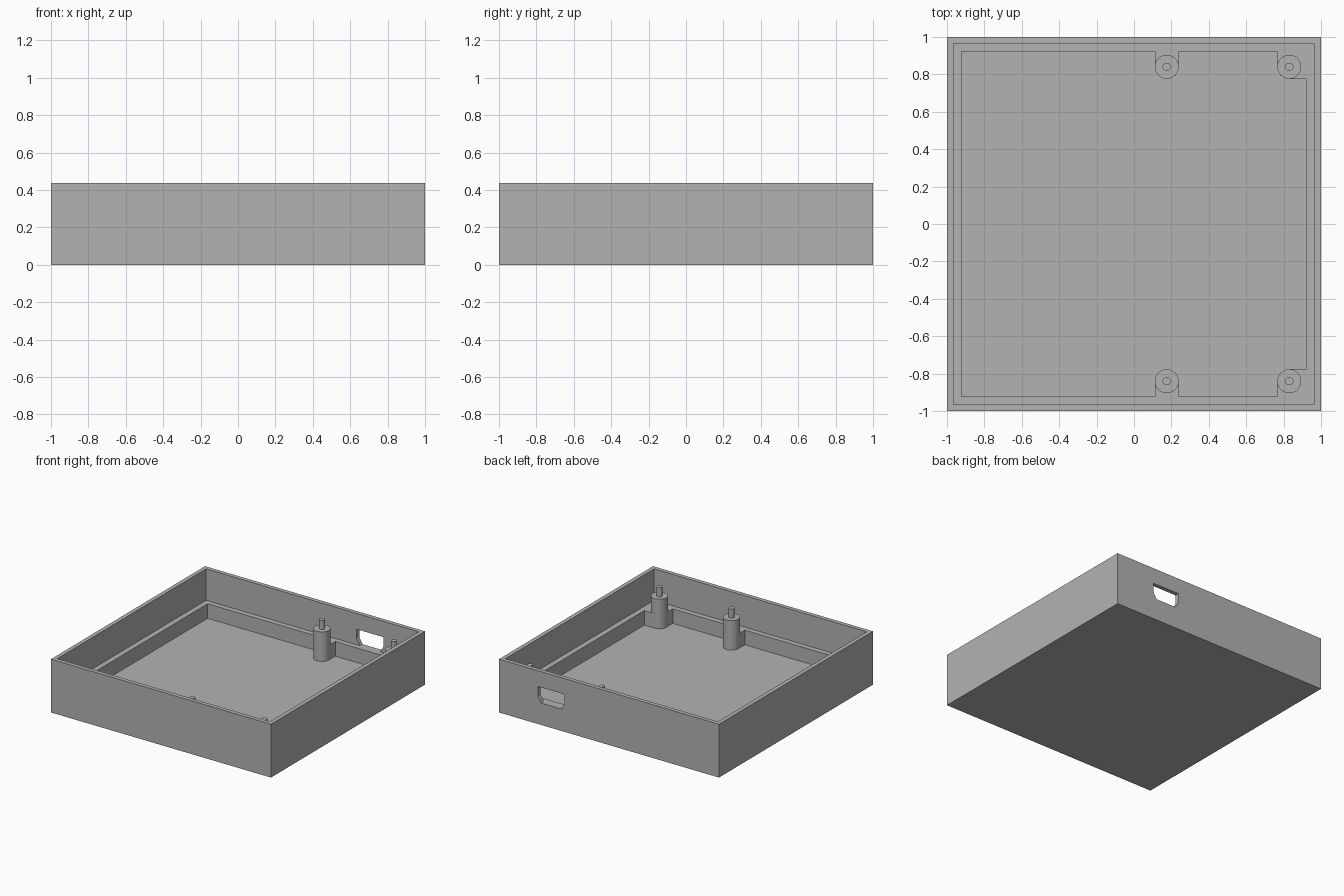
import bpy, bmesh
from mathutils import Vector

default = bpy.data.objects.get("Cube")
if default:
    bpy.data.objects.remove(default, do_unlink=True)

HEIGHT, FLOOR, LEDGE = 0.438, 0.06, 0.18
OUTER, LIP, INNER = 1.0, 0.966, 0.922
POST_R, PIN_R, POST_Y = 0.064, 0.022, 0.84
POST_TOP, PIN_TOP = 0.303, 0.378
POSTS = {"middle": 0.175, "corner": 0.83}

grey = bpy.data.materials.new("plastic grey")
grey.use_nodes = True
grey.diffuse_color = (0.45, 0.45, 0.45, 1)
grey.node_tree.nodes["Principled BSDF"].inputs["Base Color"].default_value = (0.45, 0.45, 0.45, 1)


def prism(name, points, offset):
    """Extrude a flat polygon of 3D points along an offset."""
    bm = bmesh.new()
    face = bm.faces.new([bm.verts.new(p) for p in points])
    grown = bmesh.ops.extrude_face_region(bm, geom=[face])["geom"]
    verts = [g for g in grown if isinstance(g, bmesh.types.BMVert)]
    bmesh.ops.translate(bm, verts=verts, vec=Vector(offset))
    bmesh.ops.recalc_face_normals(bm, faces=bm.faces[:])
    mesh = bpy.data.meshes.new(name)
    bm.to_mesh(mesh)
    bm.free()
    mesh.materials.append(grey)
    obj = bpy.data.objects.new(name, mesh)
    bpy.context.collection.objects.link(obj)
    return obj


def square(r, z):
    return [(-r, -r, z), (r, -r, z), (r, r, z), (-r, r, z)]


def cylinder(name, x, y, r, bottom, top):
    bpy.ops.mesh.primitive_cylinder_add(vertices=40, radius=r, depth=top - bottom,
                                        location=(x, y, (bottom + top) / 2))
    obj = bpy.context.object
    obj.name = name
    obj.data.materials.append(grey)
    bpy.ops.object.shade_smooth_by_angle()


# Open case shell
case = prism("case", square(OUTER, 0), (0, 0, HEIGHT))

# Upper cavity, leaving a thin wall above the ledge
upper = prism("upper_cavity_cutter", square(LIP, LEDGE), (0, 0, 1))

# Lower cavity, whose outline steps around the posts
mid, corner = POSTS["middle"], POSTS["corner"]
half = [(-INNER, INNER), (mid - POST_R, INNER), (mid - POST_R, POST_Y),
        (mid + POST_R, POST_Y), (mid + POST_R, INNER), (corner - POST_R, INNER),
        (corner - POST_R, POST_Y), (corner, POST_Y), (corner, POST_Y - POST_R),
        (INNER, POST_Y - POST_R)]
outline = half + [(x, -y) for x, y in reversed(half)]
lower = prism("lower_cavity_cutter", [(x, y, FLOOR) for x, y in outline], (0, 0, 0.3))

# Connector port through the back wall
port_x, port_w, chamfer = 0.525, 0.122, 0.03
profile = [(-port_w, 0.308), (port_w, 0.308), (port_w, 0.23),
           (port_w - chamfer, LEDGE), (chamfer - port_w, LEDGE), (-port_w, 0.23)]
port = prism("port_cutter", [(port_x + x, 0.95, z) for x, z in profile], (0, 0.1, 0))

for cutter in (upper, lower, port):
    mod = case.modifiers.new(cutter.name, "BOOLEAN")
    mod.operation = "DIFFERENCE"
    mod.solver = "EXACT"
    mod.object = cutter

# Bake the cuts, then drop the cutters
bpy.context.view_layer.update()
cut = bpy.data.meshes.new_from_object(case.evaluated_get(bpy.context.evaluated_depsgraph_get()))
case.modifiers.clear()
case.data = cut
for cutter in (upper, lower, port):
    bpy.data.objects.remove(cutter, do_unlink=True)

# Mounting posts with locating pins
for side, y in (("front", -POST_Y), ("back", POST_Y)):
    for place, x in POSTS.items():
        cylinder(f"{side}_{place}_post", x, y, POST_R, FLOOR - 0.02, POST_TOP)
        cylinder(f"{side}_{place}_pin", x, y, PIN_R, POST_TOP - 0.02, PIN_TOP)
